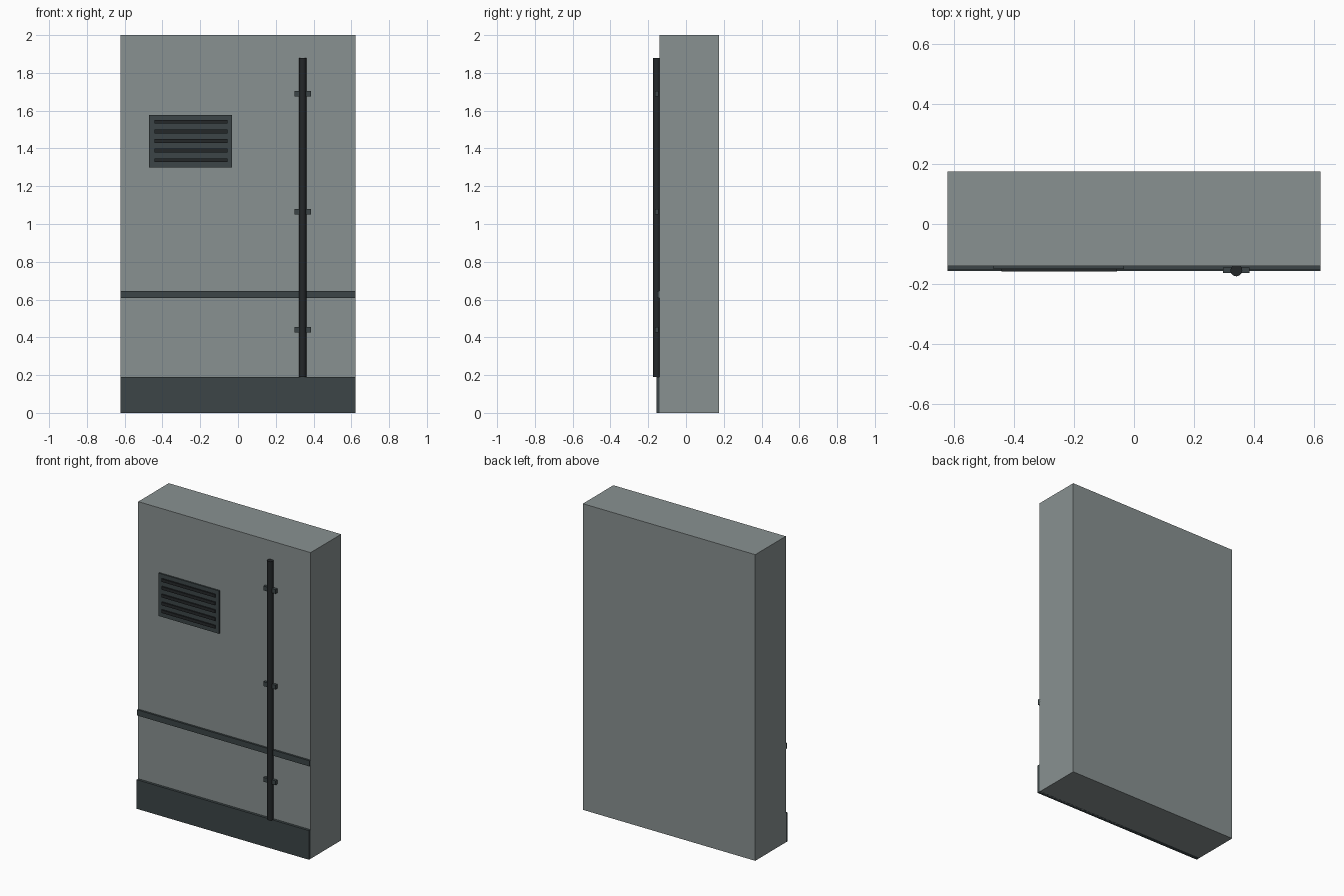
import bpy
import math

if "Cube" in bpy.data.objects:
    bpy.data.objects.remove(bpy.data.objects["Cube"])


def material(name, rgb):
    m = bpy.data.materials.new(name)
    m.diffuse_color = (*rgb, 1)
    m.use_nodes = True
    m.node_tree.nodes["Principled BSDF"].inputs["Base Color"].default_value = m.diffuse_color
    return m


WALL = material("wall_grey", (0.25, 0.285, 0.285))
TRIM = material("trim_dark", (0.045, 0.06, 0.063))
BLACK = material("near_black", (0.017, 0.02, 0.022))


def box(name, x, y, z, mat):
    """Box from (min, max) pairs on each axis."""
    bpy.ops.mesh.primitive_cube_add(
        size=1, location=[(a + b) / 2 for a, b in (x, y, z)])
    ob = bpy.context.object
    ob.name = name
    ob.scale = [b - a for a, b in (x, y, z)]
    bpy.ops.object.transform_apply(location=False, rotation=False, scale=True)
    ob.data.materials.append(mat)
    return ob


W = 0.623        # half width of the wall
FRONT = -0.14    # front face of the wall
BACK = FRONT + 0.01  # how far fittings sink into the wall

# Wall slab, skirting and horizontal rail
box("wall_panel", (-W, W), (FRONT, 0.175), (0, 2), WALL)
box("skirting", (-W, W), (-0.157, BACK), (0, 0.19), TRIM)
box("rail", (-W, W), (-0.153, BACK), (0.608, 0.645), TRIM)

# Vent plate with five slats
box("vent_plate", (-0.47, -0.033), (-0.15, BACK), (1.298, 1.578), TRIM)
for i in range(5):
    z = 1.338 + i * 0.0508
    box(f"vent_slat_{i + 1}", (-0.443, -0.056), (-0.158, -0.14),
        (z - 0.01, z + 0.01), BLACK)

# Vertical pipe
bpy.ops.mesh.primitive_cylinder_add(
    vertices=12, radius=0.02, depth=1.69, location=(0.342, -0.155, 1.035))
pipe = bpy.context.object
pipe.name = "pipe"
pipe.data.materials.append(BLACK)
bpy.ops.object.shade_smooth_by_angle(angle=math.radians(40))

# Pipe brackets
for i, z in enumerate((0.44, 1.065, 1.69)):
    box(f"pipe_bracket_{i + 1}", (0.298, 0.386), (-0.164, -0.145),
        (z - 0.014, z + 0.014), TRIM)
